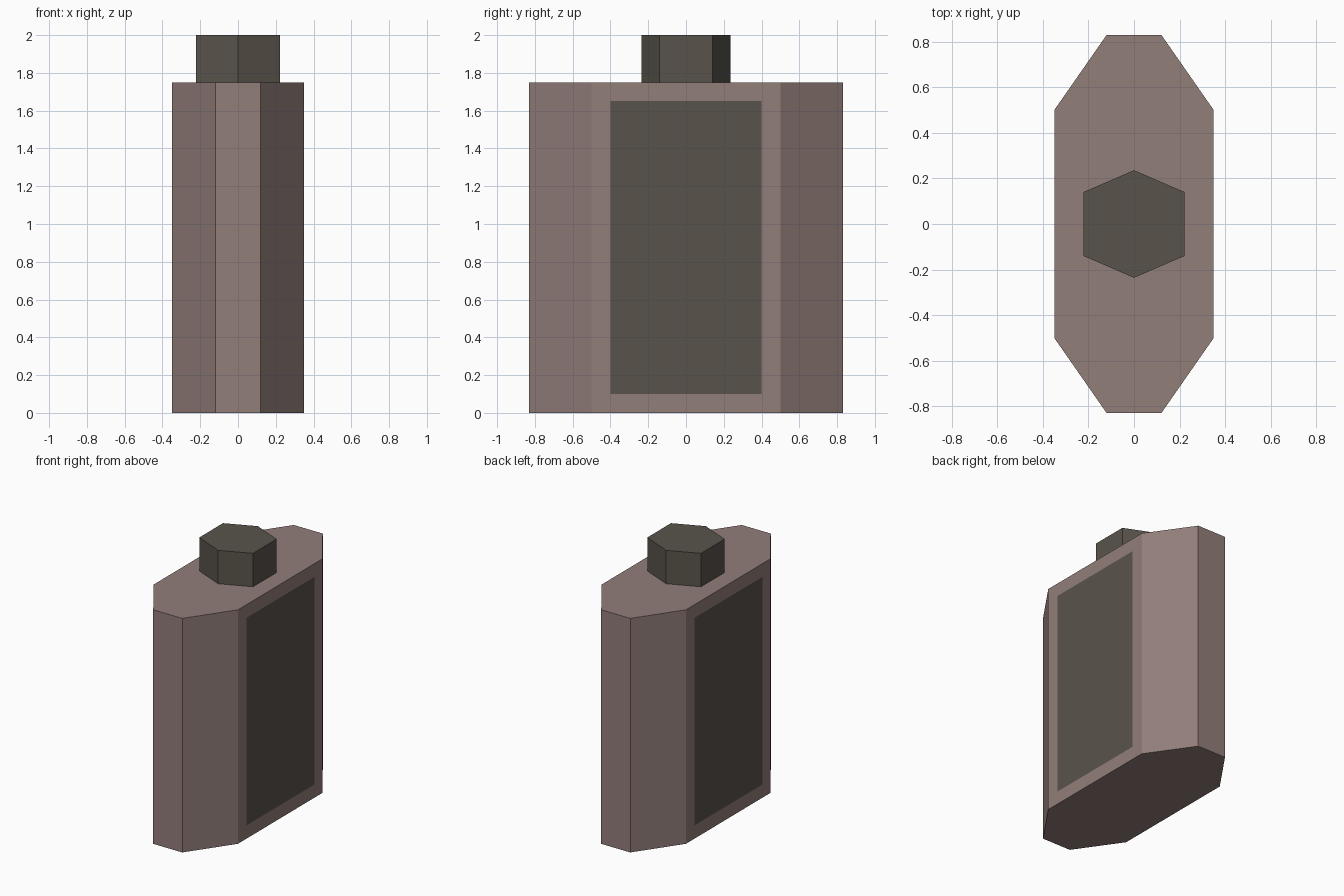
import bpy, bmesh

if "Cube" in bpy.data.objects:
    bpy.data.objects.remove(bpy.data.objects["Cube"])


def material(name, srgb):
    m = bpy.data.materials.new(name)
    lin = [((c / 255 + 0.055) / 1.055) ** 2.4 for c in srgb]
    m.diffuse_color = (*lin, 1)
    m.use_nodes = True
    m.node_tree.nodes["Principled BSDF"].inputs["Base Color"].default_value = m.diffuse_color
    return m


def prism(name, outline, z0, z1, mats, inset_sides=0):
    """Extrude a flat outline upward; optionally inset panels on the +x / -x faces."""
    bm = bmesh.new()
    base = bm.faces.new([bm.verts.new((x, y, z0)) for x, y in outline])
    ext = bmesh.ops.extrude_face_region(bm, geom=[base], use_keep_orig=True)
    top = [v for v in ext["geom"] if isinstance(v, bmesh.types.BMVert)]
    bmesh.ops.translate(bm, verts=top, vec=(0, 0, z1 - z0))
    bmesh.ops.recalc_face_normals(bm, faces=bm.faces)
    if inset_sides:
        sides = [f for f in bm.faces if abs(f.normal.x) > 0.99]
        bmesh.ops.inset_individual(bm, faces=sides, thickness=inset_sides)
        for f in sides:
            f.material_index = 1
    mesh = bpy.data.meshes.new(name)
    bm.to_mesh(mesh)
    bm.free()
    for m in mats:
        mesh.materials.append(m)
    obj = bpy.data.objects.new(name, mesh)
    bpy.context.collection.objects.link(obj)
    return obj


body_mat = material("dusty mauve", (146, 126, 122))
dark_mat = material("dark olive grey", (89, 83, 75))

# Flat octagonal flask body with a dark panel on each broad side
half = [(0.35, -0.5), (0.35, 0.5), (0.12, 0.83), (-0.12, 0.83)]
body = half + [(-0.35, 0.5), (-0.35, -0.5), (-0.12, -0.83), (0.12, -0.83)]
prism("flask_body", body, 0, 1.75, [body_mat, dark_mat], inset_sides=0.14)

# Hexagonal cap
cap = [(0.222, -0.14), (0.222, 0.14), (0, 0.236),
       (-0.222, 0.14), (-0.222, -0.14), (0, -0.236)]
prism("cap", cap, 1.75, 2.0, [dark_mat])
